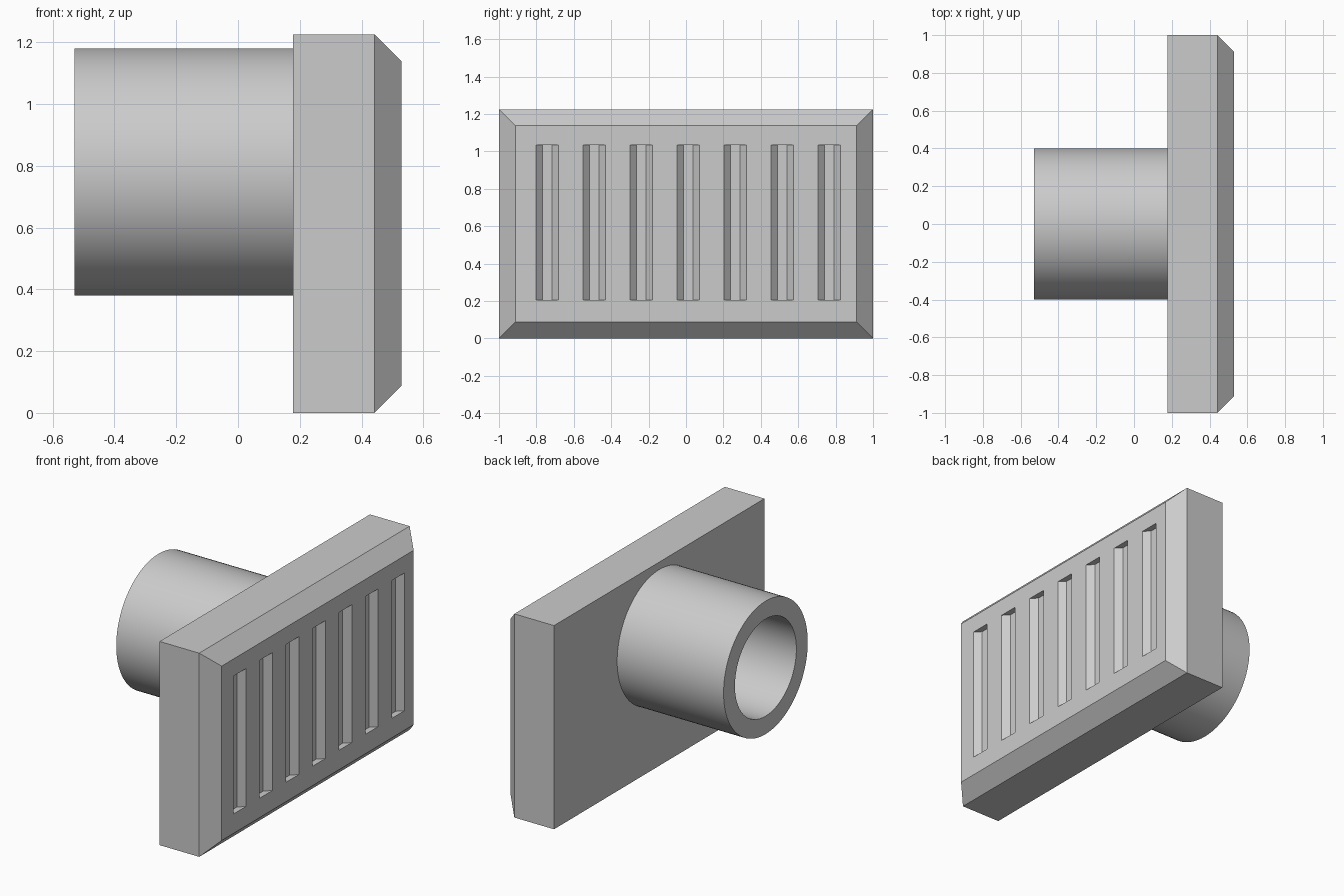
import bpy, bmesh, math

cube = bpy.data.objects.get("Cube")
if cube:
    bpy.data.objects.remove(cube, do_unlink=True)

grey = bpy.data.materials.new("mid grey")
grey.use_nodes = True
grey.diffuse_color = (0.6, 0.6, 0.6, 1)
grey.node_tree.nodes["Principled BSDF"].inputs["Base Color"].default_value = (0.6, 0.6, 0.6, 1)


def make_object(name, bm):
    bmesh.ops.recalc_face_normals(bm, faces=bm.faces[:])
    mesh = bpy.data.meshes.new(name)
    bm.to_mesh(mesh)
    bm.free()
    mesh.materials.append(grey)
    obj = bpy.data.objects.new(name, mesh)
    bpy.context.collection.objects.link(obj)
    return obj


def loft(bm, rings):
    """Skin a closed solid through a list of point rings."""
    loops = [[bm.verts.new(p) for p in ring] for ring in rings]
    n = len(loops[0])
    for a, b in zip(loops, loops[1:]):
        for i in range(n):
            j = (i + 1) % n
            bm.faces.new((a[i], a[j], b[j], b[i]))
    bm.faces.new(loops[0])
    bm.faces.new(loops[-1])


def rect(x, y0, y1, z0, z1):
    return [(x, y0, z0), (x, y1, z0), (x, y1, z1), (x, y0, z1)]


BACK, SHOULDER, FACE = 0.178, 0.442, 0.53
HEIGHT, CHAMFER = 1.225, 0.088

# Chamfered rectangular plate
bm = bmesh.new()
loft(bm, [rect(BACK, -1, 1, 0, HEIGHT),
          rect(SHOULDER, -1, 1, 0, HEIGHT),
          rect(FACE, -1 + CHAMFER, 1 - CHAMFER, CHAMFER, HEIGHT - CHAMFER)])
plate = make_object("plate", bm)

# Seven shallow grooves with sloping sides, cut into the plate face
DEPTH, WIDTH, PITCH, EXTRA = 0.036, 0.121, 0.2513, 0.02
bm = bmesh.new()
for i in range(7):
    y = -0.802 + PITCH * i
    loft(bm, [rect(FACE + EXTRA, y - EXTRA, y + WIDTH + EXTRA, 0.205, 1.034),
              rect(FACE - DEPTH, y + DEPTH, y + WIDTH - DEPTH, 0.205, 1.034)])
cutter = make_object("groove_cutter", bm)
cutter.hide_render = True

mod = plate.modifiers.new("grooves", 'BOOLEAN')
mod.operation = 'DIFFERENCE'
mod.solver = 'EXACT'
mod.object = cutter
bpy.context.view_layer.objects.active = plate
bpy.ops.object.modifier_apply(modifier=mod.name)
bpy.data.objects.remove(cutter, do_unlink=True)

# Hollow pipe, open at its free end and closed by the plate
SIDES, CENTRE_Z, OUTER, INNER, END = 96, 0.78, 0.4, 0.292, -0.53
bm = bmesh.new()
profile = [(BACK, INNER), (END, INNER), (END, OUTER), (BACK, OUTER)]
rings = []
for x, r in profile:
    angles = [2 * math.pi * k / SIDES for k in range(SIDES)]
    rings.append([bm.verts.new((x, r * math.cos(a), CENTRE_Z + r * math.sin(a))) for a in angles])
for a, b in zip(rings, rings[1:] + rings[:1]):
    for k in range(SIDES):
        j = (k + 1) % SIDES
        bm.faces.new((a[k], a[j], b[j], b[k]))
pipe = make_object("pipe", bm)

bpy.ops.object.select_all(action='DESELECT')
pipe.select_set(True)
bpy.context.view_layer.objects.active = pipe
bpy.ops.object.shade_smooth_by_angle(angle=math.radians(30))
